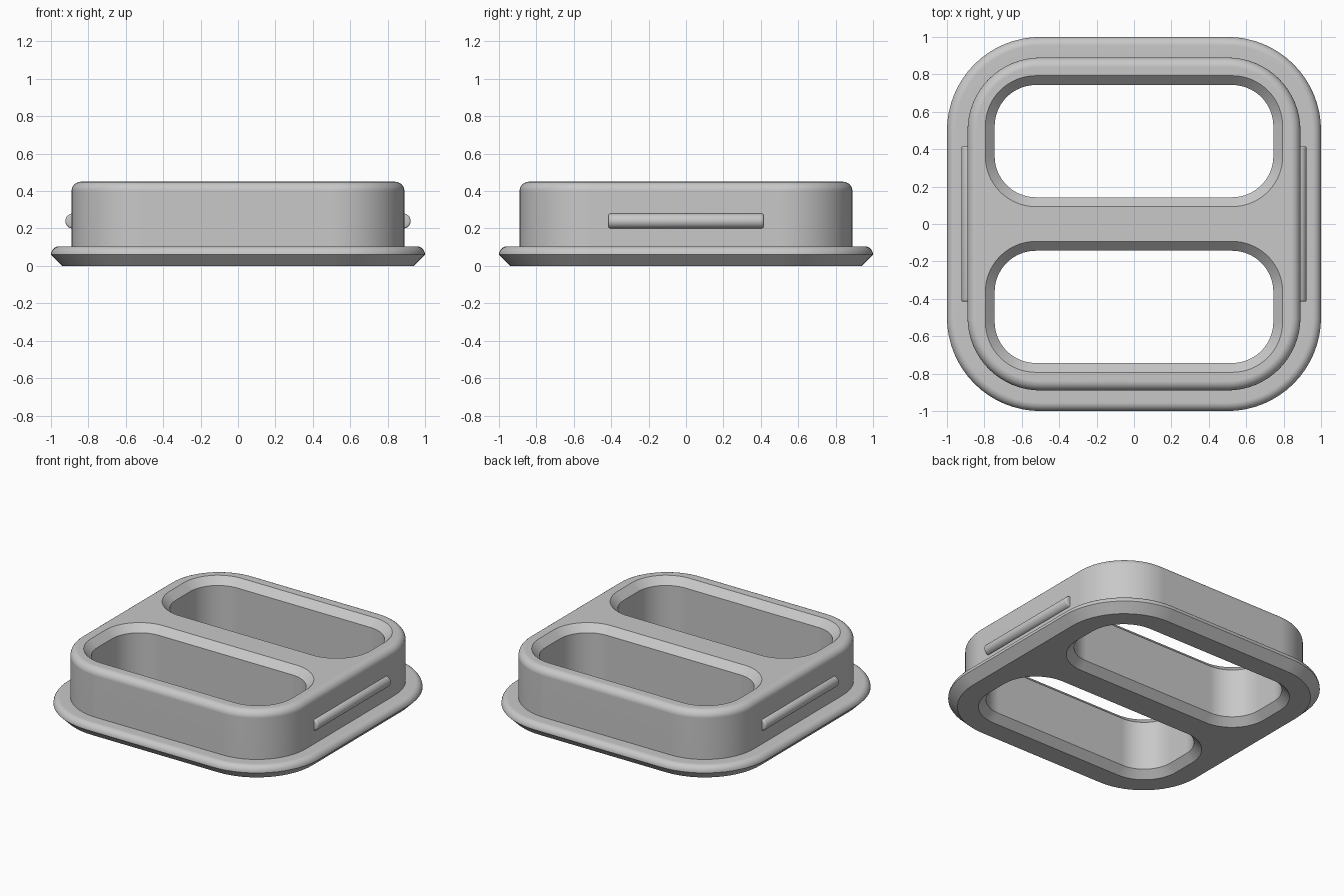
import bpy, bmesh
from math import sin, cos, pi

if "Cube" in bpy.data.objects:
    bpy.data.objects.remove(bpy.data.objects["Cube"])

grey = bpy.data.materials.new("plain grey")
grey.use_nodes = True
colour = (0.58, 0.58, 0.58, 1)
grey.diffuse_color = colour
grey.node_tree.nodes["Principled BSDF"].inputs["Base Color"].default_value = colour


def loft(name, sx, sy, profile, cy=0, steps=16):
    """Stack rounded rectangles: straight halves sx, sy and (corner radius, z) rings."""
    bm = bmesh.new()
    rings = []
    for r, z in profile:
        ring = []
        for q, (mx, my) in enumerate([(1, 1), (-1, 1), (-1, -1), (1, -1)]):
            for i in range(steps + 1):
                a = (q + i / steps) * pi / 2
                ring.append(bm.verts.new((mx * sx + r * cos(a), cy + my * sy + r * sin(a), z)))
        rings.append(ring)
    for low, high in zip(rings, rings[1:]):
        for i in range(len(low)):
            j = (i + 1) % len(low)
            bm.faces.new((low[i], low[j], high[j], high[i]))
    bm.faces.new(rings[0][::-1])
    bm.faces.new(rings[-1])
    mesh = bpy.data.meshes.new(name)
    bm.to_mesh(mesh)
    bm.free()
    mesh.materials.append(grey)
    obj = bpy.data.objects.new(name, mesh)
    bpy.context.collection.objects.link(obj)
    return obj


def fillet(r, z, size, n=6):
    """Quarter round from a vertical wall of radius r to a flat top at height z."""
    return [(r - size + size * cos(i * pi / 2 / n), z - size + size * sin(i * pi / 2 / n))
            for i in range(n + 1)]


def activate(obj):
    bpy.ops.object.select_all(action="DESELECT")
    obj.select_set(True)
    bpy.context.view_layer.objects.active = obj


# Flanged body: undercut flange, rounded rim, straight wall, rounded top edge
TOP = 0.45
profile = [(0.44, 0)] + fillet(0.5, 0.105, 0.045) + [(0.39, 0.105)] + fillet(0.39, TOP, 0.05)
body = loft("flanged_body", 0.5, 0.5, profile)

# Two through openings, chamfered at both ends
hole, chamfer, extra = 0.22, 0.05, 0.02
flare = hole + chamfer + extra
hole_profile = [(flare, -extra), (hole, chamfer), (hole, TOP - chamfer), (flare, TOP + extra)]
for side in (-1, 1):
    cutter = loft("opening_cutter", 0.525, 0.08, hole_profile, cy=side * 0.443)
    cutter.hide_render = True
    activate(body)
    mod = body.modifiers.new("opening", "BOOLEAN")
    mod.operation = "DIFFERENCE"
    mod.solver = "EXACT"
    mod.object = cutter
    bpy.ops.object.modifier_apply(modifier=mod.name)
    bpy.data.objects.remove(cutter)

activate(body)
bpy.ops.object.shade_smooth_by_angle(angle=pi / 6)
body.modifiers.new("even_shading", "WEIGHTED_NORMAL").keep_sharp = True

# Snap ridges half sunk into the side walls
for name, side in (("left_snap_ridge", 1), ("right_snap_ridge", -1)):
    bpy.ops.mesh.primitive_cylinder_add(vertices=32, radius=0.04, depth=0.83,
                                        location=(side * 0.883, 0, 0.24),
                                        rotation=(pi / 2, 0, 0))
    ridge = bpy.context.object
    ridge.name = name
    ridge.data.materials.append(grey)
    bevel = ridge.modifiers.new("rounded_ends", "BEVEL")
    bevel.width = 0.01
    bevel.segments = 3
    bpy.ops.object.modifier_apply(modifier=bevel.name)
    bpy.ops.object.shade_smooth_by_angle(angle=pi / 5)
